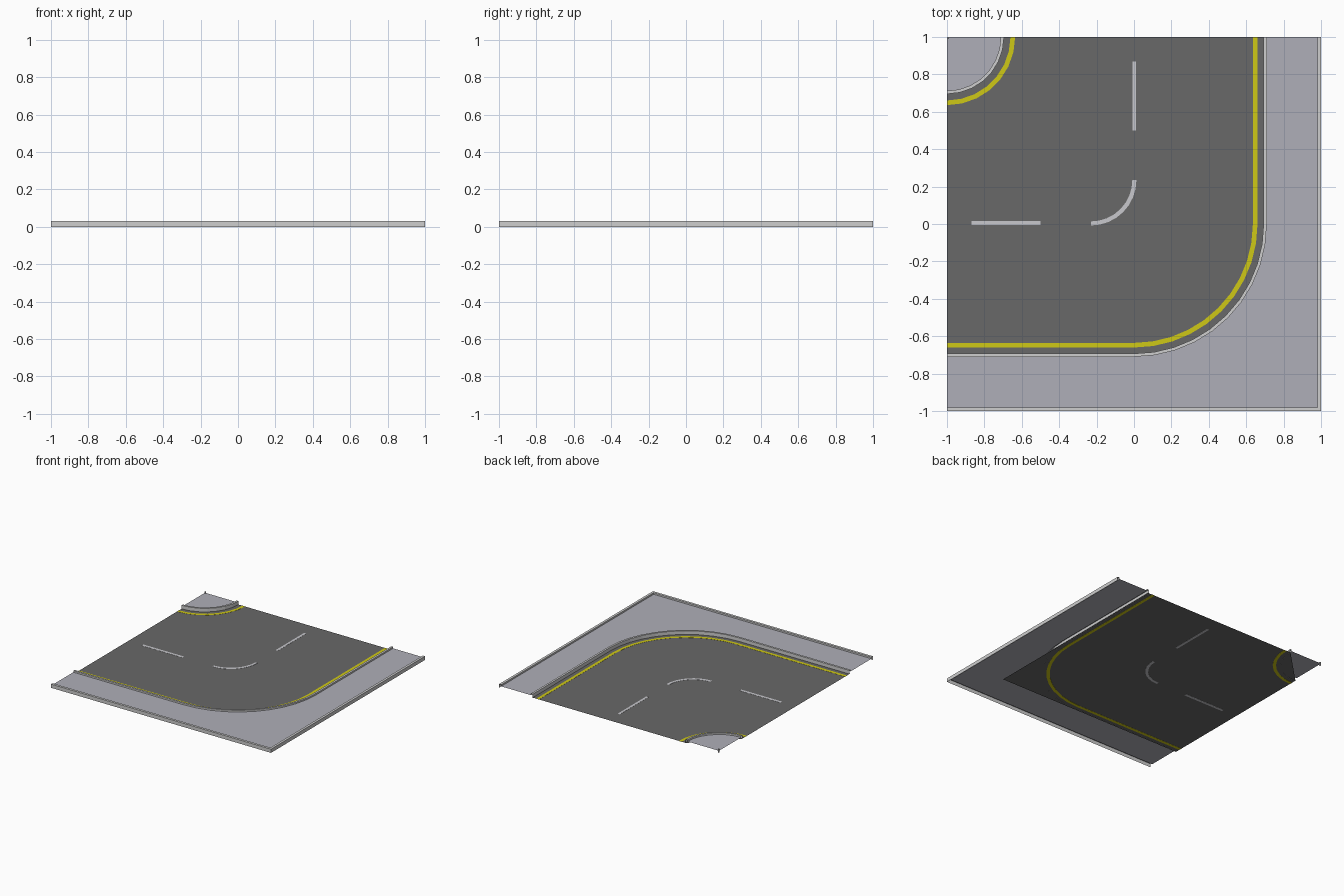
import bpy, math

if "Cube" in bpy.data.objects:
    bpy.data.objects.remove(bpy.data.objects["Cube"])

def material(name, rgb):
    m = bpy.data.materials.new(name)
    m.diffuse_color = (*rgb, 1)
    m.use_nodes = True
    m.node_tree.nodes["Principled BSDF"].inputs["Base Color"].default_value = m.diffuse_color
    return m

ASPHALT = material("asphalt", (0.14, 0.14, 0.14))
PAVING = material("paving", (0.43, 0.43, 0.48))
KERB = material("kerb_stone", (0.62, 0.62, 0.62))
YELLOW = material("yellow_paint", (0.62, 0.58, 0.008))
WHITE = material("white_paint", (0.58, 0.58, 0.61))

TOP, WALK, ROAD = 0.03, 0.017, 0.001

def add(name, verts, faces, mat):
    me = bpy.data.meshes.new(name)
    me.from_pydata(verts, [], faces)
    me.materials.append(mat)
    ob = bpy.data.objects.new(name, me)
    bpy.context.collection.objects.link(ob)
    return ob

def arc(cx, cy, r, n):
    """Quarter turn from -y round to +x."""
    return [(cx + r * math.sin(math.pi / 2 * i / n), cy - r * math.cos(math.pi / 2 * i / n))
            for i in range(n + 1)]

# Paths: each returns plan points for a distance r
def bend(r):
    return [(-1, -r)] + arc(0, 0, r, 10) + [(r, 1)]

def island(r):
    return arc(-1, 1, r, 7)

def border(r):
    return [(-1, -r), (r, -r), (r, 1)]

def dash_curve(r):
    return arc(-0.23, 0.235, r, 8)

def dash_x(r):
    return [(-0.87, -r), (-0.5, -r)]

def dash_y(r):
    return [(r, 0.5), (r, 0.87)]

def sweep(name, path, profile, mat, closed=False):
    """Run an (r, z) profile along a path."""
    rows = [[(x, y, z) for x, y in path(r)] for r, z in profile]
    n = len(rows[0])
    verts = [v for row in rows for v in row]
    faces = []
    k = len(profile)
    for j in range(k if closed else k - 1):
        a, b = j * n, (j + 1) % k * n
        faces += [(a + i, b + i, b + i + 1, a + i + 1) for i in range(n - 1)]
    return add(name, verts, faces, mat)

def sheet(name, pts, z, mat):
    return add(name, [(x, y, z) for x, y in pts], [tuple(range(len(pts)))], mat)

def stripe(name, path, r, w, mat):
    """Thin paint plate that shows on both sides of the road sheet."""
    a, b = r - w / 2, r + w / 2
    sweep(name, path, [(a, 0), (a, 0.002), (b, 0.002), (b, 0)], mat, closed=True)

# Road sheet with the island corner cut off
sheet("road", [(-1, -0.7), (0.7, -0.7), (0.7, 1), (-0.7, 1), (-1, 0.7)], ROAD, ASPHALT)

# Pavements
sheet("outer_pavement", border(0.98) + bend(0.71)[::-1], WALK, PAVING)
sheet("island_pavement", [(-1, 1)] + island(0.288), WALK, PAVING)

# Kerbs and outer rim
sweep("outer_kerb", bend, [(0.693, 0), (0.693, TOP), (0.71, TOP), (0.71, WALK)], KERB)
sweep("island_kerb", island, [(0.288, WALK), (0.288, TOP), (0.305, TOP), (0.305, 0)], KERB)
sweep("outer_rim", border, [(0.98, WALK), (0.98, TOP), (1, TOP), (1, 0)], KERB)

# Small post in the island corner
bpy.ops.mesh.primitive_cube_add(size=1, location=(-0.995, 0.995, TOP / 2))
post = bpy.context.object
post.name = "corner_post"
post.scale = (0.01, 0.01, TOP)
post.data.materials.append(KERB)

# Painted lines
stripe("outer_yellow_line", bend, 0.648, 0.025, YELLOW)
stripe("island_yellow_line", island, 0.352, 0.025, YELLOW)
stripe("curved_dash", dash_curve, 0.232, 0.022, WHITE)
stripe("left_dash", dash_x, -0.005, 0.022, WHITE)
stripe("back_dash", dash_y, 0.002, 0.02, WHITE)
